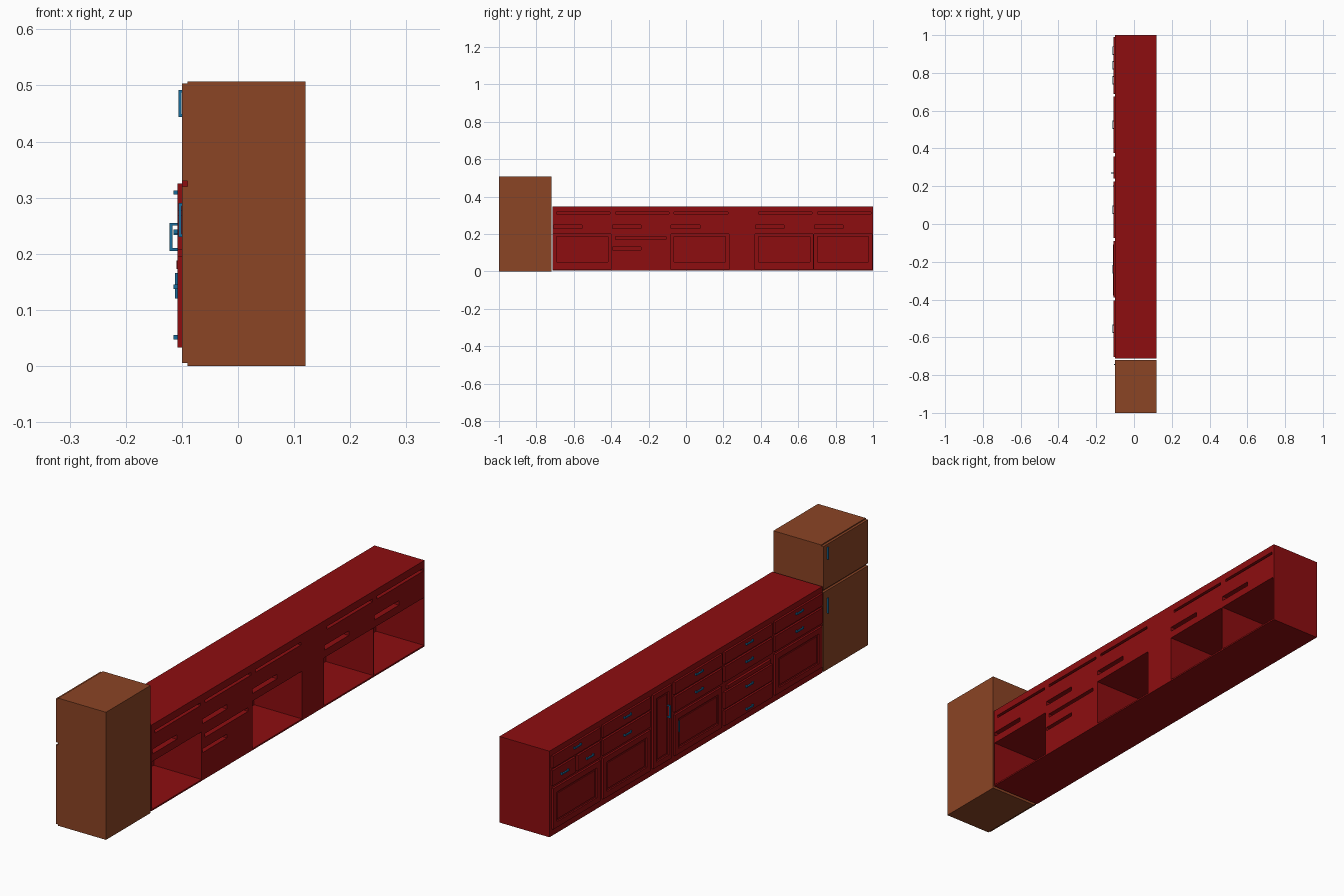
import bpy, bmesh
from mathutils import Matrix

cube = bpy.data.objects.get("Cube")
if cube:
    bpy.data.objects.remove(cube, do_unlink=True)


def material(name, rgb):
    m = bpy.data.materials.new(name)
    m.use_nodes = True
    m.diffuse_color = (*rgb, 1)
    m.node_tree.nodes["Principled BSDF"].inputs["Base Color"].default_value = (*rgb, 1)
    return m


RED = material("deep_red", (0.27, 0.004, 0.005))
BROWN = material("brown", (0.26, 0.058, 0.018))
BLUE = material("handle_blue", (0.01, 0.15, 0.33))


def boxes(name, ranges, mat):
    """One object made of axis-aligned boxes, each (x0, x1, y0, y1, z0, z1)."""
    bm = bmesh.new()
    for x0, x1, y0, y1, z0, z1 in ranges:
        size = Matrix.Diagonal((x1 - x0, y1 - y0, z1 - z0, 1))
        place = Matrix.Translation(((x0 + x1) / 2, (y0 + y1) / 2, (z0 + z1) / 2))
        bmesh.ops.create_cube(bm, size=1, matrix=place @ size)
    mesh = bpy.data.meshes.new(name)
    bm.to_mesh(mesh)
    bm.free()
    mesh.materials.append(mat)
    obj = bpy.data.objects.new(name, mesh)
    bpy.context.collection.objects.link(obj)
    return obj


def cut(obj, ranges):
    """Subtract a group of boxes from an object."""
    cutter = boxes("cutter", ranges, RED)
    cutter.hide_render = True
    mod = obj.modifiers.new("cut", "BOOLEAN")
    mod.operation = "DIFFERENCE"
    mod.solver = "EXACT"
    mod.object = cutter
    bpy.context.view_layer.objects.active = obj
    bpy.ops.object.modifier_apply(modifier=mod.name)
    bpy.data.objects.remove(cutter, do_unlink=True)


def handle(name, y, z, length, upright, face, reach):
    """Pull made of a bar on two posts."""
    h, t = length / 2, 0.0025
    if upright:
        bar = (face - reach, face - reach + 2 * t, y - t, y + t, z - h, z + h)
        posts = [(face - reach, face, y - t, y + t, e - t, e + t)
                 for e in (z - h + t, z + h - t)]
    else:
        bar = (face - reach, face - reach + 2 * t, y - h, y + h, z - t, z + t)
        posts = [(face - reach, face, e - t, e + t, z - t, z + 2 * t)
                 for e in (y - h + t, y + h - t)]
    boxes(name, [bar] + posts, BLUE)


FRONT, BACK, FACE = -0.1, 0.12, -0.108
W = 0.315
# Lower edge of each full-width bay along y
DOOR_BAYS = {"first": -0.713, "third": -0.083, "fourth": 0.367, "fifth": 0.682}
DRAWER_BAY = -0.398
ALL_BAYS = list(DOOR_BAYS.values()) + [DRAWER_BAY]

# Cabinet carcass with open compartments and slots at the back
carcass = boxes("cabinet_carcass", [(FRONT, BACK, -0.713, 1, 0.005, 0.347)], RED)
cut(carcass, [(-0.09, 0.2, y + 0.002, y + W - 0.002, 0.011, 0.2)
              for y in DOOR_BAYS.values()])
cut(carcass, [(-0.2, -0.08, y + 0.02, y + W - 0.02, 0.05, 0.185)
              for y in DOOR_BAYS.values()])
slots = [(-0.085, 0.2, y + 0.004, y + W / 2, 0.23, 0.248) for y in ALL_BAYS]
slots += [(-0.085, 0.2, y + 0.02, y + W - 0.008, 0.307, 0.318) for y in ALL_BAYS]
slots += [(-0.085, 0.2, DRAWER_BAY + 0.02, DRAWER_BAY + 0.29, 0.17, 0.185),
          (-0.085, 0.2, DRAWER_BAY + 0.004, DRAWER_BAY + W / 2, 0.115, 0.13)]
cut(carcass, slots)


def panel_door(name, y0, y1, z0, z1, rim):
    """Framed door with a recessed panel and a raised field."""
    door = boxes(name, [(FACE, FRONT, y0, y1, z0, z1)], RED)
    cut(door, [(-0.2, -0.102, y0 + rim, y1 - rim, z0 + rim, z1 - rim)])
    g = rim + 0.008
    boxes(name + "_field", [(-0.105, -0.101, y0 + g, y1 - g, z0 + g, z1 - g)], RED)


for name, y in DOOR_BAYS.items():
    panel_door(name + "_bay_door", y + 0.01, y + W - 0.01, 0.033, 0.195, 0.022)
panel_door("narrow_tall_door", 0.242, 0.358, 0.033, 0.325, 0.02)


def drawer(name, y0, y1, z0, z1, handle_z):
    boxes(name, [(FACE, FRONT, y0, y1, z0, z1)], RED)
    handle(name + "_handle", (y0 + y1) / 2, handle_z, 0.045, False, FACE, 0.007)


# Two rows of drawers over every bay; the last bay splits its lower row
for i, y in enumerate(ALL_BAYS):
    drawer(f"top_drawer_{i}", y + 0.008, y + W - 0.008, 0.277, 0.325, 0.308)
    if y == DOOR_BAYS["fifth"]:
        for side, a in (("near", y), ("far", y + W / 2)):
            drawer("small_drawer_" + side, a + 0.006, a + W / 2 - 0.006,
                   0.207, 0.268, 0.236)
    else:
        drawer(f"middle_drawer_{i}", y + 0.008, y + W - 0.008, 0.207, 0.268, 0.238)

# Lower drawer stack and pull-out board
for name, z0, z1, hz in (("third_drawer", 0.1, 0.165, 0.14),
                         ("bottom_drawer", 0.033, 0.092, 0.05)):
    drawer(name, DRAWER_BAY + 0.008, DRAWER_BAY + W - 0.008, z0, z1, hz)
boxes("pull_out_board", [(-0.11, FRONT, DRAWER_BAY + 0.02, DRAWER_BAY + 0.29,
                          0.173, 0.188)], RED)

# Upright door handles
handle("tall_door_handle", 0.27, 0.23, 0.05, True, FACE, 0.014)
handle("third_bay_door_handle", 0.2, 0.143, 0.045, True, FACE, 0.004)

# Refrigerator
boxes("fridge_body", [(-0.09, BACK, -1, -0.72, 0, 0.507)], BROWN)
for name, z0, z1, hz, length in (("lower", 0.005, 0.32, 0.26, 0.06),
                                 ("upper", 0.33, 0.503, 0.468, 0.048)):
    boxes(f"fridge_{name}_door", [(FRONT, -0.09, -1, -0.72, z0, z1)], BROWN)
    handle(f"fridge_{name}_handle", -0.745, hz, length, True, FRONT, 0.006)
